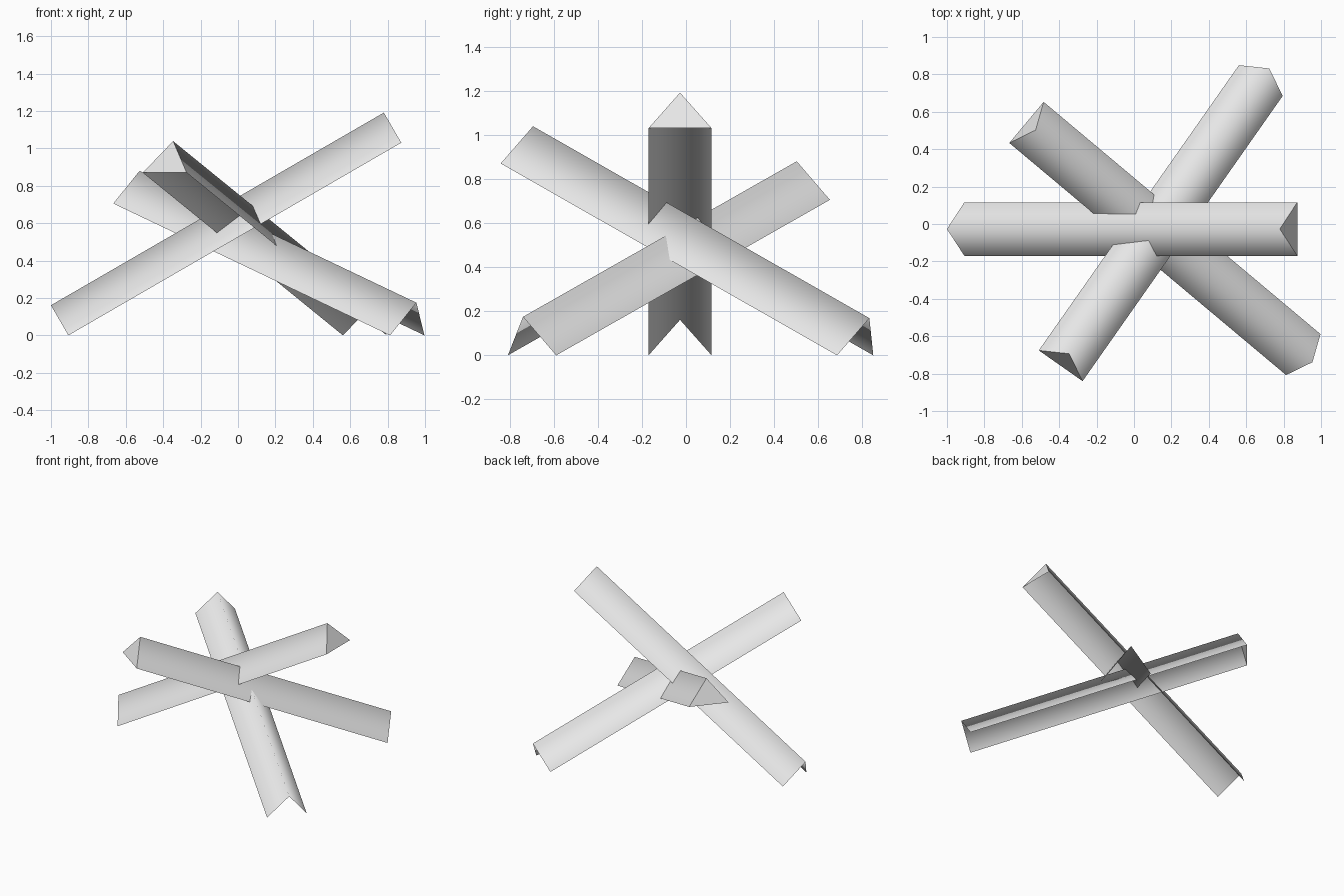
import bpy
import bmesh
from mathutils import Vector

default = bpy.data.objects.get("Cube")
if default:
    bpy.data.objects.remove(default, do_unlink=True)

HALF_WIDTH = 0.143
RIDGE = 0.186

steel = bpy.data.materials.new("light_grey_steel")
steel.use_nodes = True
grey = (0.8, 0.8, 0.8, 1.0)
steel.diffuse_color = grey
steel.node_tree.nodes["Principled BSDF"].inputs["Base Color"].default_value = grey


def angle_beam(name, foot, head):
    """Open-bottomed angle section from foot to head, closed at the raised end."""
    foot, head = Vector(foot), Vector(head)
    along = (head - foot).normalized()
    side = along.cross(Vector((0, 0, 1))).normalized()
    up = side.cross(along)
    profile = [-side * HALF_WIDTH, up * RIDGE, side * HALF_WIDTH]

    bm = bmesh.new()
    low = [bm.verts.new(foot + p) for p in profile]
    high = [bm.verts.new(head + p) for p in profile]
    # Two flanges sharing a softly shaded ridge
    for i in range(2):
        flange = bm.faces.new((low[i], high[i], high[i + 1], low[i + 1]))
        flange.smooth = True
        flange.normal_update()
        if flange.normal.dot(up) < 0:
            flange.normal_flip()
    # Flat end plate with its own corners, so its rim stays crisp
    plate = bm.faces.new([bm.verts.new(head + p) for p in profile])
    plate.normal_update()
    if plate.normal.dot(along) < 0:
        plate.normal_flip()

    mesh = bpy.data.meshes.new(name)
    bm.to_mesh(mesh)
    bm.free()
    mesh.materials.append(steel)
    beam = bpy.data.objects.new(name, mesh)
    bpy.context.collection.objects.link(beam)
    return beam


# Three crossed beams
angle_beam("side_beam", (-0.907, -0.027, 0), (0.873, -0.027, 1.03))
angle_beam("front_rising_beam", (0.678, 0.767, 0), (-0.392, -0.758, 0.87))
angle_beam("back_rising_beam", (0.905, -0.698, 0), (-0.575, 0.543, 0.705))
